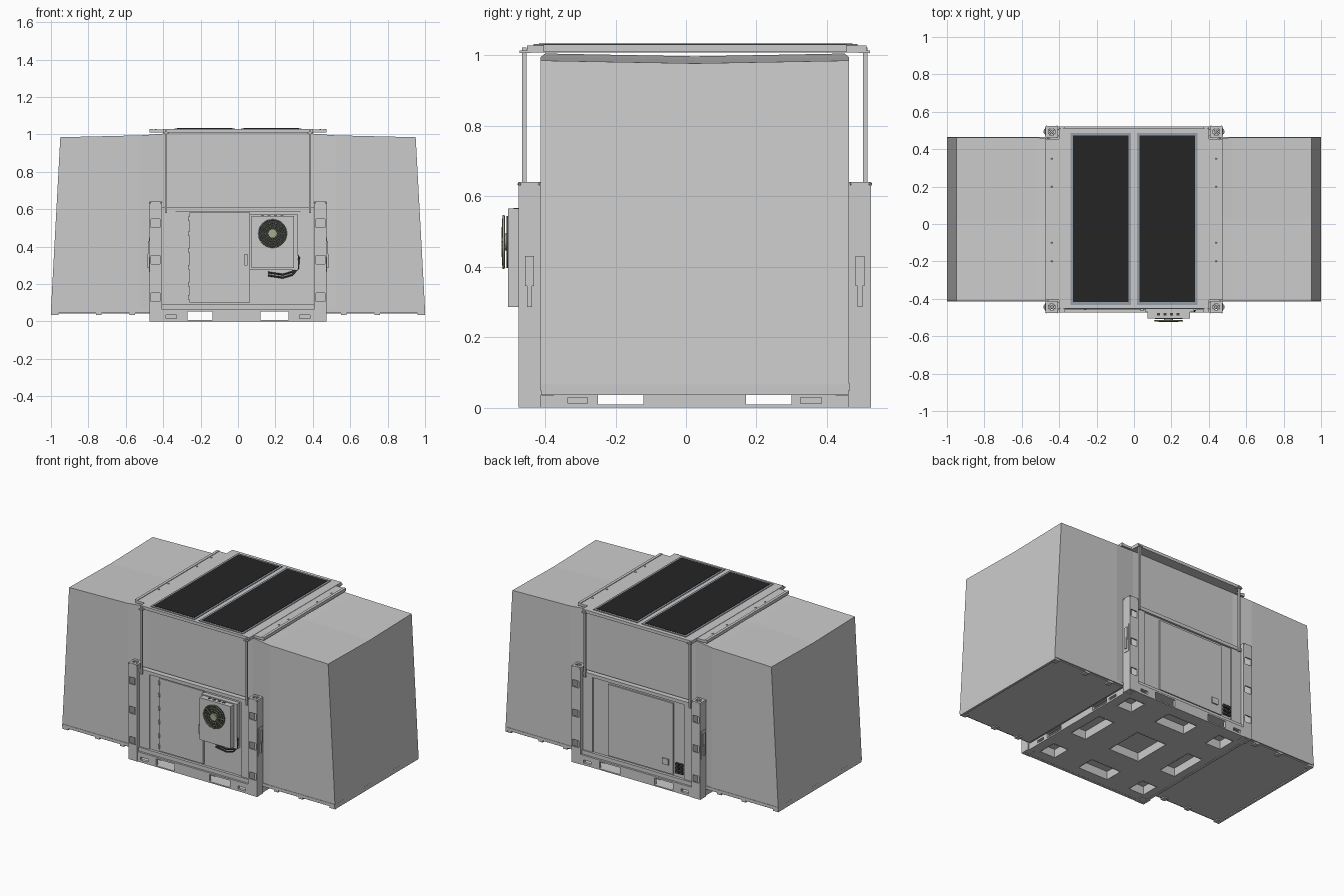
import bpy, bmesh, math
from mathutils import Matrix, Vector

if "Cube" in bpy.data.objects:
    bpy.data.objects.remove(bpy.data.objects["Cube"])

CY = 0.025  # the container body is centred on this y; the cooler sticks out in front


def mat(name, rgb):
    m = bpy.data.materials.new(name)
    m.diffuse_color = (*rgb, 1)
    m.use_nodes = True
    m.node_tree.nodes["Principled BSDF"].inputs["Base Color"].default_value = m.diffuse_color
    return m


BLACK = mat("solar_black", (0.018, 0.018, 0.018))
BLUE = mat("panel_frame_grey", (0.30, 0.34, 0.39))
GREEN = mat("fan_green", (0.36, 0.42, 0.27))
DARK = mat("dark_rubber", (0.05, 0.05, 0.05))


def finish(name, bm, material=None):
    bmesh.ops.recalc_face_normals(bm, faces=bm.faces)
    me = bpy.data.meshes.new(name)
    bm.to_mesh(me)
    bm.free()
    ob = bpy.data.objects.new(name, me)
    bpy.context.collection.objects.link(ob)
    if material:
        me.materials.append(material)
    return ob


def box(name, x0, x1, y0, y1, z0, z1, material=None):
    bm = bmesh.new()
    c = Vector(((x0 + x1) / 2, (y0 + y1) / 2, (z0 + z1) / 2))
    s = Matrix.Diagonal((abs(x1 - x0), abs(y1 - y0), abs(z1 - z0), 1))
    bmesh.ops.create_cube(bm, size=1, matrix=Matrix.Translation(c) @ s)
    return finish(name, bm, material)


def plate(name, axis, w, u, v, holes=(), t=0.008):
    """Sheet facing an axis at w, spanning u and v, with rectangular holes (u0, u1, v0, v1)."""
    us = sorted({*u, *(a for h in holes for a in h[:2])})
    vs = sorted({*v, *(a for h in holes for a in h[2:])})
    put = {"x": lambda a, b: (w, a, b), "y": lambda a, b: (a, w, b), "z": lambda a, b: (a, b, w)}[axis]
    bm = bmesh.new()
    grid = [[bm.verts.new(put(a, b)) for b in vs] for a in us]
    for i in range(len(us) - 1):
        for j in range(len(vs) - 1):
            a, b = (us[i] + us[i + 1]) / 2, (vs[j] + vs[j + 1]) / 2
            if not any(h[0] < a < h[1] and h[2] < b < h[3] for h in holes):
                bm.faces.new((grid[i][j], grid[i + 1][j], grid[i + 1][j + 1], grid[i][j + 1]))
    loose = [p for p in bm.verts if not p.link_faces]
    bmesh.ops.delete(bm, geom=loose, context="VERTS")
    ob = finish(name, bm)
    sol = ob.modifiers.new("thickness", "SOLIDIFY")
    sol.thickness, sol.offset = t, 0
    return ob


def tube(name, pts, r, material=None, cyclic=False):
    cu = bpy.data.curves.new(name, "CURVE")
    cu.dimensions, cu.bevel_depth, cu.bevel_resolution = "3D", r, 1
    sp = cu.splines.new("POLY")
    sp.points.add(len(pts) - 1)
    for p, q in zip(sp.points, pts):
        p.co = (*q, 1)
    sp.use_cyclic_u = cyclic
    ob = bpy.data.objects.new(name, cu)
    bpy.context.collection.objects.link(ob)
    if material:
        cu.materials.append(material)
    return ob


def disc(name, x, y, z, r, depth, material=None):
    bm = bmesh.new()
    m = Matrix.Translation((x, y, z)) @ Matrix.Rotation(math.pi / 2, 4, "X")
    bmesh.ops.create_cone(bm, cap_ends=True, segments=32, radius1=r, radius2=r, depth=depth, matrix=m)
    return finish(name, bm, material)


# fabric tent: cross-sections along x (bottom x, top x, half depth, roof z)
half = [(1.0, 0.95, 0.4375, 0.985), (0.52, 0.52, 0.4375, 0.995), (0.385, 0.385, 0.425, 1.005)]
sections = [(-a, -b, d, z) for a, b, d, z in half] + half[::-1]
bm = bmesh.new()
rings = []
for xb, xt, d, zt in sections:
    ring = [(xb, -d, 0.062), (xt, -d, zt), (xt, 0, zt - 0.008), (xt, d, zt), (xb, d, 0.062)]
    rings.append([bm.verts.new((x, CY + y, z)) for x, y, z in ring])
for r, s in zip(rings, rings[1:]):
    for k in range(5):
        n = (k + 1) % 5
        bm.faces.new((r[k], r[n], s[n], s[k]))
bm.faces.new(rings[0])
bm.faces.new(rings[-1])
finish("fabric_tent", bm)

# fold-down wing floors with edge rails and corner feet
for s, side in ((-1, "left"), (1, "right")):
    box(f"{side}_wing_floor", s * 0.47, s * 0.99, CY - 0.43, CY + 0.43, 0.042, 0.062)
    box(f"{side}_wing_end_rail", s * 0.985, s * 1.0, CY - 0.437, CY + 0.437, 0.035, 0.066)
    for q in (-1, 1):
        box(f"{side}_wing_edge_rail", s * 0.47, s * 1.0, CY + q * 0.426, CY + q * 0.44, 0.048, 0.068)
        for x in (0.55, 0.73, 0.96):
            box(f"{side}_wing_foot", s * x, s * (x + 0.03), CY + q * 0.40, CY + q * 0.435, 0.034, 0.05)

# base: perimeter rails with fork pockets open in both directions
front_slots = [(-0.27, -0.135, 0.008, 0.054), (0.12, 0.27, 0.008, 0.054),
               (-0.385, -0.33, 0.015, 0.035), (0.33, 0.385, 0.015, 0.035)]
side_slots = [(-0.25, -0.12, 0.009, 0.039), (0.17, 0.30, 0.009, 0.039),
              (-0.335, -0.28, 0.012, 0.028), (0.325, 0.385, 0.012, 0.028)]
for s in (-1, 1):
    plate("base_cross_rail", "y", CY + s * 0.488, (-0.41, 0.41), (0.0, 0.065), front_slots, 0.018)
    plate("base_side_rail", "x", s * 0.455, (CY - 0.44, CY + 0.44), (0.0, 0.042), side_slots, 0.018)
box("container_floor", -0.46, 0.46, CY - 0.48, CY + 0.48, 0.055, 0.066)

# underside: plate pierced by nine wells, each with its own walls
cols = [(-0.40, -0.285), (-0.12, 0.105), (0.285, 0.40)]
rows = [(-0.39, -0.265), (-0.105, 0.155), (0.315, 0.44)]
wells = [(*c, *r) for c in cols for r in rows]
plate("underside_plate", "z", 0.004, (-0.46, 0.46), (CY - 0.48, CY + 0.48), wells, 0.006)
for x0, x1, y0, y1 in wells:
    for x in (x0, x1):
        plate("well_wall", "x", x, (y0, y1), (0.0, 0.056), t=0.006)
    for y in (y0, y1):
        plate("well_wall", "y", y, (x0, x1), (0.0, 0.056), t=0.006)

# corner posts: hollow, with lashing holes, cross-braced tops, rods and side clasps
for s in (-1, 1):
    for q in (-1, 1):
        xi, xo = sorted((s * 0.408, s * 0.472))
        yi, yo = sorted((CY + q * 0.438, CY + q * 0.5))
        hx0, hx1 = sorted((s * 0.418, s * 0.464))
        holes = [(hx0, hx1, z - 0.023, z + 0.023) for z in (0.13, 0.33, 0.525)]
        plate("post_face", "y", CY + q * 0.496, (xi, xo), (0, 0.64), holes)
        plate("post_back", "y", CY + q * 0.441, (xi, xo), (0, 0.64))
        plate("post_inner_side", "x", s * 0.411, (yi, yo), (0, 0.64))
        plate("post_outer_side", "x", s * 0.468, (yi, yo), (0, 0.64))
        cap = [(xi + 0.014, xo - 0.014, yi + 0.014, yo - 0.014)]
        for z in (0.004, 0.636):
            plate("post_cap", "z", z, (xi, xo), (yi, yo), cap)
        tube("post_cap_brace", [(xi, yi, 0.634), (xo, yo, 0.634)], 0.005)
        tube("post_cap_brace", [(xi, yo, 0.634), (xo, yi, 0.634)], 0.005)
        yr = CY + q * 0.484
        box("roof_rod", s * 0.379, s * 0.391, yr - 0.006, yr + 0.006, 0.58, 1.022)
        box("rod_bracket", s * 0.37, s * 0.40, CY + q * 0.465, CY + q * 0.497, 1.006, 1.014)
        # side clasp
        yc = CY + q * 0.469
        box("clasp_plate", s * 0.47, s * 0.475, yc - 0.021, yc + 0.021, 0.265, 0.45)
        box("clasp_body", s * 0.47, s * 0.48, yc - 0.013, yc + 0.013, 0.345, 0.43)
        box("clasp_lever", s * 0.47, s * 0.483, yc - 0.007, yc + 0.007, 0.285, 0.36)

# end walls with raised frame
for q, end in ((-1, "front"), (1, "rear")):
    Y = lambda d: CY + q * d
    box(f"{end}_wall", -0.41, 0.41, Y(0.45), Y(0.466), 0.06, 0.605)
    box(f"{end}_top_rail", -0.41, 0.41, Y(0.445), Y(0.48), 0.588, 0.61)
    box(f"{end}_bottom_rail", -0.41, 0.41, Y(0.45), Y(0.484), 0.06, 0.09)
    for s in (-1, 1):
        box(f"{end}_wall_upright", s * 0.335, s * 0.41, Y(0.45), Y(0.474), 0.09, 0.60)

# front door with hinges and handle
box("front_door", -0.26, 0.055, CY - 0.476, CY - 0.46, 0.10, 0.582)
for z in (0.13, 0.20, 0.29, 0.38, 0.47, 0.55):
    box("front_door_hinge", -0.268, -0.255, CY - 0.481, CY - 0.46, z - 0.012, z + 0.012)
box("front_door_seal", 0.055, 0.063, CY - 0.479, CY - 0.46, 0.10, 0.582)
box("front_door_handle", 0.035, 0.05, CY - 0.49, CY - 0.47, 0.30, 0.36)

# rear door, socket box and louvres
box("rear_door", -0.255, 0.22, CY + 0.46, CY + 0.476, 0.10, 0.572)
box("rear_socket", -0.225, -0.18, CY + 0.47, CY + 0.484, 0.155, 0.195)
for x in (-0.285, -0.315):
    for z in (0.125, 0.15, 0.175):
        box("rear_louvre", x - 0.012, x + 0.012, CY + 0.46, CY + 0.478, z - 0.009, z + 0.009, DARK)

# air conditioner with fan
box("cooler_case", 0.072, 0.30, -0.506, -0.44, 0.285, 0.565)
box("cooler_flange", 0.062, 0.322, -0.47, -0.44, 0.275, 0.572)
for x in (0.13, 0.165, 0.20, 0.235):
    box("cooler_top_vent", x - 0.008, x + 0.008, -0.49, -0.475, 0.56, 0.567, DARK)
FX, FZ = 0.185, 0.47
disc("fan_opening", FX, -0.506, FZ, 0.074, 0.006, DARK)
disc("fan_hub", FX, -0.514, FZ, 0.024, 0.020, GREEN)
for r in (0.04, 0.057, 0.074):
    ring = [(FX + r * math.cos(a * math.pi / 16), -0.518, FZ + r * math.sin(a * math.pi / 16)) for a in range(32)]
    tube("fan_guard_ring", ring, 0.0035, GREEN, True)
for k in range(10):
    a = k * math.pi / 5
    c, n = math.cos(a), math.sin(a)
    tube("fan_guard_spoke", [(FX + 0.02 * c, -0.521, FZ + 0.02 * n), (FX + 0.074 * c, -0.518, FZ + 0.074 * n)],
         0.0035, GREEN)
for dz, dx in ((0, 0), (-0.016, 0.006)):
    tube("cooler_hose", [(0.30 + dx, -0.46, 0.37), (0.32 + dx, -0.465, 0.34), (0.315 + dx, -0.465, 0.30 + dz),
                         (0.29, -0.465, 0.265 + dz), (0.24, -0.465, 0.25 + dz), (0.16, -0.46, 0.262 + dz)], 0.005, DARK)

# roof: wide plate notched at the corners, rims and two solar panels
box("roof_wide_plate", -0.473, 0.473, CY - 0.43, CY + 0.43, 1.01, 1.026)
box("roof_long_plate", -0.40, 0.40, CY - 0.476, CY + 0.488, 1.008, 1.028)
for s in (-1, 1):
    box("roof_side_rim", s * 0.455, s * 0.473, CY - 0.43, CY + 0.43, 1.01, 1.03)
    x0, x1 = sorted((s * 0.015, s * 0.34))
    box("solar_panel_frame", x0, x1, -0.433, 0.487, 1.02, 1.032, BLUE)
    box("solar_panel_cells", x0 + 0.014, x1 - 0.014, -0.418, 0.472, 1.025, 1.034, BLACK)
    for y in (-0.2, -0.1, 0.2, 0.35):
        disc("roof_rim_bolt", s * 0.44, y, 1.026, 0.004, 0.008)
